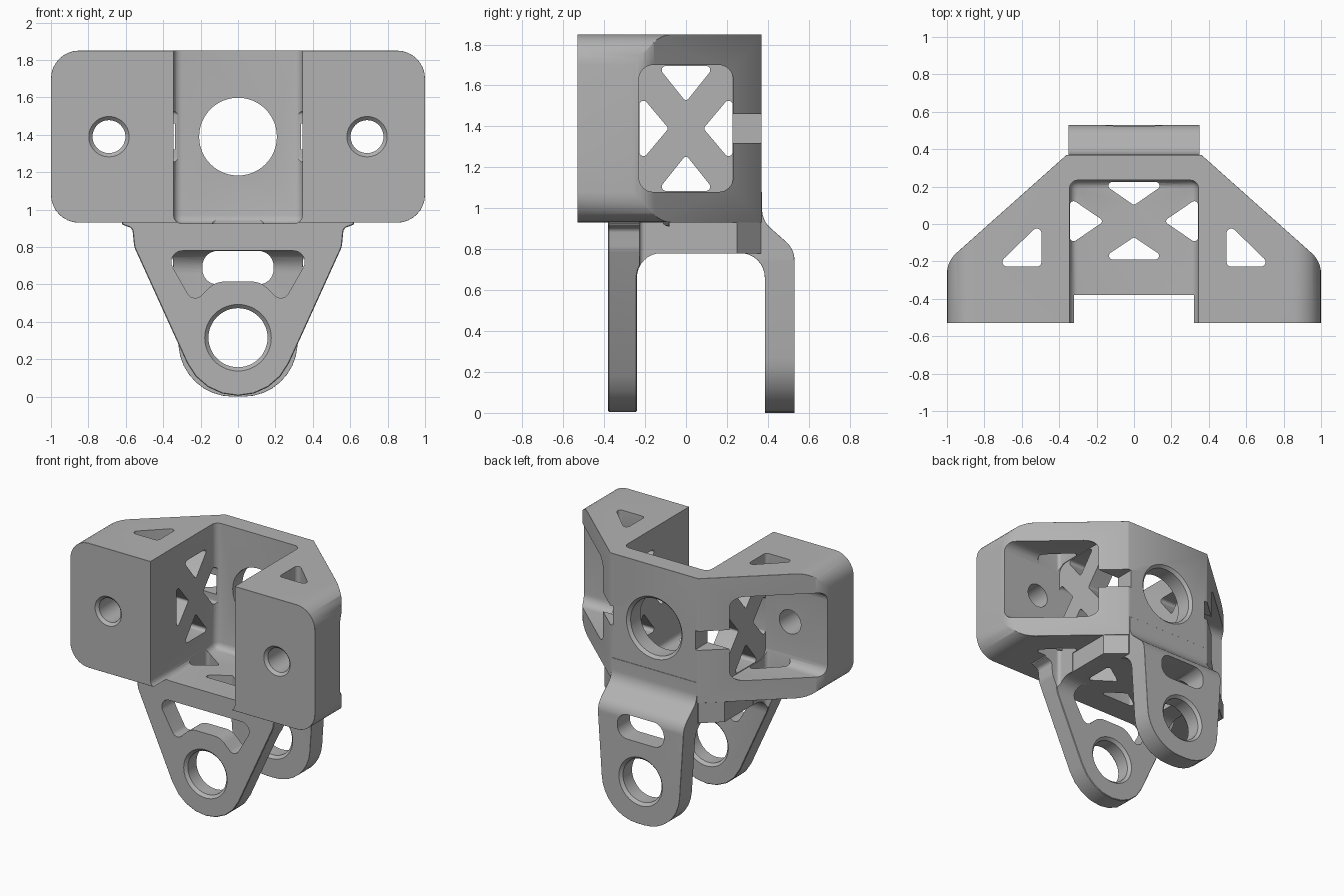
import bpy, bmesh, math
from mathutils import Vector

cube = bpy.data.objects.get("Cube")
if cube:
    bpy.data.objects.remove(cube, do_unlink=True)

grey = bpy.data.materials.new("plain_grey")
grey.use_nodes = True
grey.diffuse_color = (0.45, 0.45, 0.45, 1)
grey.node_tree.nodes["Principled BSDF"].inputs["Base Color"].default_value = grey.diffuse_color


def add_object(name, bm):
    bmesh.ops.recalc_face_normals(bm, faces=bm.faces)
    mesh = bpy.data.meshes.new(name)
    bm.to_mesh(mesh)
    bm.free()
    mesh.materials.append(grey)
    obj = bpy.data.objects.new(name, mesh)
    bpy.context.collection.objects.link(obj)
    return obj


def rounded(points, steps=8):
    """Outline from (u, v) or (u, v, radius) corners."""
    out = []
    for i, corner in enumerate(points):
        p = Vector(corner[:2])
        if len(corner) == 2:
            out.append(p)
            continue
        r = corner[2]
        to_prev = (Vector(points[i - 1][:2]) - p).normalized()
        to_next = (Vector(points[(i + 1) % len(points)][:2]) - p).normalized()
        theta = math.acos(max(-1, min(1, to_prev.dot(to_next))))
        centre = p + (to_prev + to_next).normalized() * r / math.sin(theta / 2)
        start = p + to_prev * r / math.tan(theta / 2) - centre
        end = p + to_next * r / math.tan(theta / 2) - centre
        turn = math.copysign(math.pi - theta, start.x * end.y - start.y * end.x)
        first = math.atan2(start.y, start.x)
        for k in range(steps + 1):
            a = first + turn * k / steps
            out.append(centre + Vector((math.cos(a), math.sin(a))) * r)
    return out


def prism(name, points, axis, low, high):
    """Extrude an outline along x (y,z), y (x,z) or z (x,y)."""
    place = {"x": lambda u, v, w: (w, u, v),
             "y": lambda u, v, w: (u, w, v),
             "z": lambda u, v, w: (u, v, w)}[axis]
    bm = bmesh.new()
    outline = rounded(points)
    rings = [[bm.verts.new(place(p.x, p.y, w)) for p in outline] for w in (low, high)]
    for ring in rings:
        bm.faces.new(ring)
    n = len(outline)
    for i in range(n):
        j = (i + 1) % n
        bm.faces.new((rings[0][i], rings[0][j], rings[1][j], rings[1][i]))
    return add_object(name, bm)


def apply_modifiers(obj):
    graph = bpy.context.evaluated_depsgraph_get()
    graph.update()
    mesh = bpy.data.meshes.new_from_object(obj.evaluated_get(graph))
    obj.modifiers.clear()
    bm = bmesh.new()
    bm.from_mesh(mesh)
    bmesh.ops.remove_doubles(bm, verts=bm.verts, dist=0.0002)
    bm.to_mesh(mesh)
    bm.free()
    obj.data = mesh


def combine(obj, other, operation):
    mod = obj.modifiers.new("combine", "BOOLEAN")
    mod.operation, mod.solver, mod.object = operation, "EXACT", other
    apply_modifiers(obj)
    bpy.data.objects.remove(other, do_unlink=True)


def bevel(obj, width, segments=1):
    mod = obj.modifiers.new("bevel", "BEVEL")
    mod.width, mod.segments = width, segments
    mod.limit_method, mod.angle_limit = "ANGLE", math.radians(35)
    apply_modifiers(obj)


def mirrored(half):
    """Close a right-hand outline with its mirror image."""
    return half + [(-c[0],) + tuple(c[1:]) for c in reversed(half)]


def rectangle(u0, u1, v0, v1, r):
    return [(u0, v0, r), (u1, v0, r), (u1, v1, r), (u0, v1, r)]


# Tapered housing with rounded outer corners
bracket = prism("bracket", mirrored([(1, -0.53), (1, -0.2, 0.15), (0.36, 0.37)]), "z", 0.8, 2)
combine(bracket, prism("rounding", rectangle(-1, 1, 0.93, 1.85, 0.15), "y", -1, 1), "INTERSECT")
bevel(bracket, 0.018)

# Floor slab below the housing
slab = prism("floor_slab", mirrored([(0.49, -0.3), (0.49, 0.25), (0.357, 0.366)]), "z", 0.78, 1.0)

# Front arm: side profile trimmed to a wide triangular outline
front = prism("front_arm", [(-0.38, -0.1), (-0.24, -0.1), (-0.24, 0.781, 0.12),
                            (-0.08, 0.781), (-0.08, 1.0), (-0.38, 1.0)], "x", -0.8, 0.8)
side = [(0.62, 1.05), (0.62, 0.92), (0.565, 0.9, 0.03), (0.555, 0.8, 0.1)]
outline = side + [(0, -0.42, 0.3)] + [(-c[0],) + c[1:] for c in reversed(side)]
combine(front, prism("front_trim", outline, "y", -1, 1), "INTERSECT")
bevel(front, 0.015)

# Back arm: cranked side profile trimmed to a narrow rounded outline
back = prism("back_arm", [(0.53, -0.1), (0.385, -0.1), (0.385, 0.781, 0.12), (0.15, 0.781),
                          (0.15, 0.9), (0.3, 0.9), (0.3, 1.08), (0.372, 1.08),
                          (0.372, 0.94, 0.12), (0.53, 0.8, 0.12)], "x", -0.8, 0.8)
trim = mirrored([(0.35, 1.2), (0.35, 0.75, 0.2), (0.3, 0.0, 0.29)])
combine(back, prism("back_trim", trim, "y", -1, 1), "INTERSECT")
bevel(back, 0.015)

for part in (slab, front, back):
    combine(bracket, part, "UNION")


def cut(points, axis, low, high, soften=0):
    cutter = prism("cutter", points, axis, low, high)
    cutter.hide_render = True
    if soften:
        bevel(cutter, soften, 4)
    combine(bracket, cutter, "DIFFERENCE")


def drill(x, z, r, low, high, faces):
    """Round hole along y with a chamfer at each (position, outward direction)."""
    circle = [(x + r * math.cos(a), z + r * math.sin(a))
              for a in (math.tau * k / 48 for k in range(48))]
    cut(circle, "y", low, high)
    for y, out in faces:
        bm = bmesh.new()
        bmesh.ops.create_cone(bm, cap_ends=True, segments=48, radius1=r - 0.01,
                              radius2=r + 0.05, depth=0.06)
        for v in bm.verts:
            v.co = (x + v.co.x, y + out * v.co.z, z + v.co.y)
        cone = add_object("countersink", bm)
        cone.hide_render = True
        combine(bracket, cone, "DIFFERENCE")


# Open central pocket
cut([(-0.345, -1), (0.345, -1), (0.345, 0.235), (-0.345, 0.235)], "z", 0.925, 2.5, 0.045)

# Hollow wings, corner slots, wall cut-outs and wing triangles
for s in (-1, 1):
    def cut_side(points, x0, x1):
        cut(points, "x", min(s * x0, s * x1), max(s * x0, s * x1))

    cut_side(rectangle(-0.23, 0.23, 1.08, 1.7, 0.07), 0.49, 1.3)
    cut_side([(0.2, 1.32), (0.5, 1.32), (0.5, 1.46), (0.2, 1.46)], 0.337, 0.7)
    cut([(s * 0.495, -0.228, 0.025), (s * 0.74, -0.228, 0.025), (s * 0.495, 0.01, 0.025)],
        "z", 0.6, 2.5)
    for d in (-1, 1):
        cut_side([(-0.14, 1.39 + d * 0.305, 0.02), (0.14, 1.39 + d * 0.305, 0.02),
                  (0, 1.39 + d * 0.13, 0.015)], 0.25, 0.6)
        cut_side([(d * 0.228, 1.22, 0.02), (d * 0.228, 1.56, 0.02), (d * 0.085, 1.39, 0.015)],
                 0.25, 0.6)
    # Side triangles of the floor cross
    cut([(s * 0.343, -0.11, 0.02), (s * 0.343, 0.14, 0.02), (s * 0.16, 0.015, 0.015)],
        "z", 0.6, 1.0)
    # Bolt holes
    drill(s * 0.69, 1.39, 0.088, -0.7, 0, [(-0.53, -1)])

# Front and back triangles of the floor cross
for base, tip in ((0.225, 0.1), (-0.19, -0.07)):
    cut([(-0.18, base, 0.02), (0.18, base, 0.02), (0, tip, 0.015)], "z", 0.6, 1.0)

# Openings in the arms
window = mirrored([(0.4, 0.78, 0.06), (0.24, 0.5, 0.045), (0.12, 0.615, 0.12)])
cut(window, "y", -1, 0)
cut(rectangle(-0.19, 0.19, 0.6, 0.779, 0.08), "y", 0.1, 1)
drill(0, 0.315, 0.158, -1, 1, [(-0.38, -1), (-0.24, 1), (0.385, -1), (0.53, 1)])

# Large hole in the back wall
drill(0, 1.39, 0.208, 0, 1, [(0.37, 1)])

bpy.ops.object.select_all(action="DESELECT")
bpy.context.view_layer.objects.active = bracket
bracket.select_set(True)
bpy.ops.object.shade_smooth_by_angle(angle=math.radians(30))
